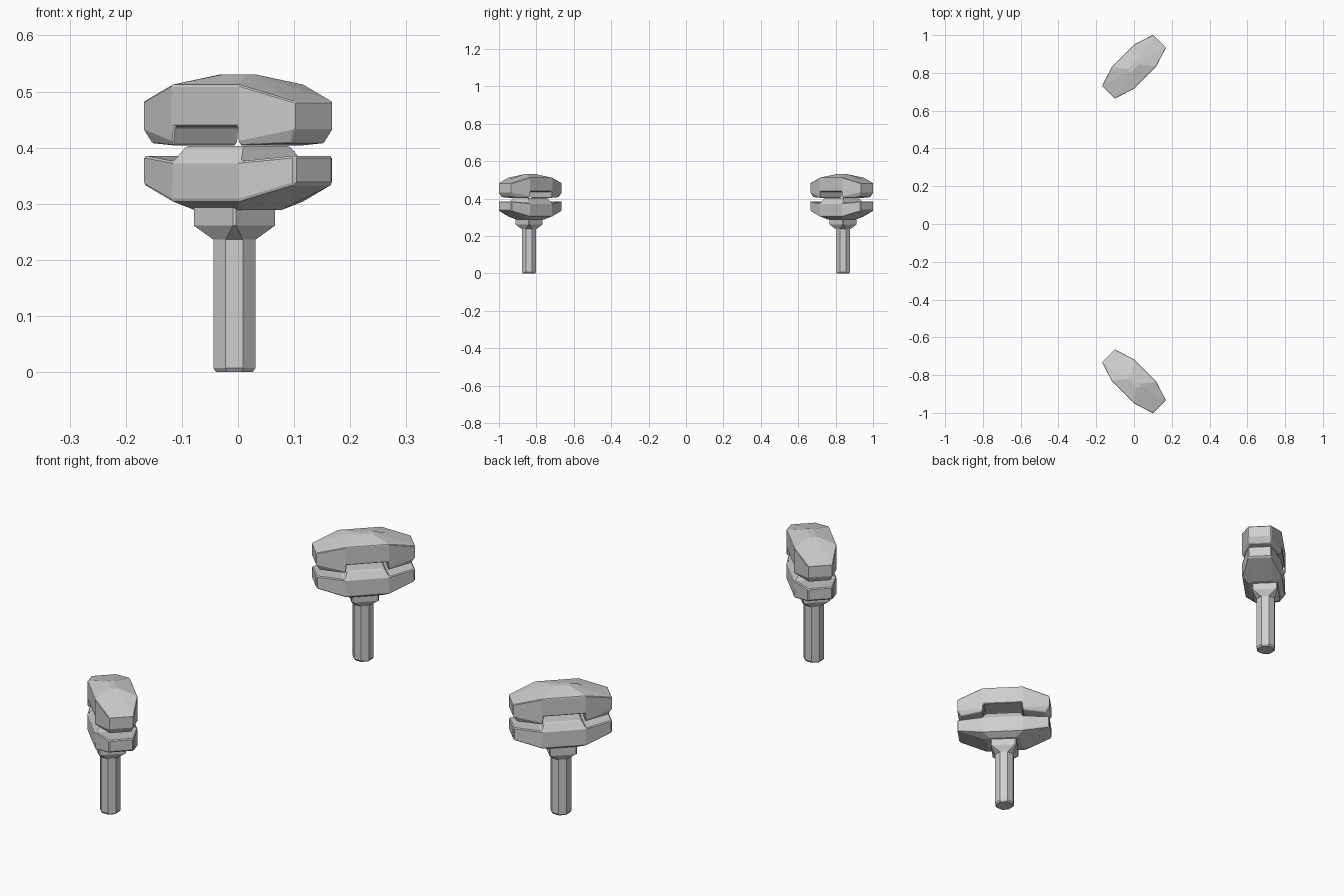
import bpy, bmesh, math
from mathutils import Matrix

cube = bpy.data.objects.get("Cube")
if cube:
    bpy.data.objects.remove(cube)

GREY = (0.62, 0.62, 0.62, 1)
grey = bpy.data.materials.new("plain_grey")
grey.use_nodes = True
grey.diffuse_color = GREY
grey.node_tree.nodes["Principled BSDF"].inputs["Base Color"].default_value = GREY

# Each post stands on the y axis, turned an eighth of a circle
PLACE = Matrix.Translation((0, 0.833, 0)) @ Matrix.Rotation(math.pi / 4, 4, 'Z')


def ring(bm, end, end_half, mid, mid_half, end_z, mid_z, shift=0):
    """Eight-sided ring: two blunt ends and two broad sides."""
    e, w, m, d = end, end_half, mid, mid_half
    pts = [(e, -w, end_z), (e, w, end_z), (m, d, mid_z), (-m, d, mid_z),
           (-e, w, end_z), (-e, -w, end_z), (-m, -d, mid_z), (m, -d, mid_z)]
    return [bm.verts.new((x, y + shift, z)) for x, y, z in pts]


def loft(rings, shift=0):
    """Join rings from bottom to top; returns the mesh and its top middle face."""
    bm = bmesh.new()
    loops = [ring(bm, *r, shift=shift) for r in rings]
    for a, b in zip(loops, loops[1:]):
        for i in range(8):
            j = (i + 1) % 8
            bm.faces.new((a[i], a[j], b[j], b[i]))
    strips = ((0, 1, 2, 7), (7, 2, 3, 6), (6, 3, 4, 5))
    for s in strips:
        bm.faces.new([loops[0][i] for i in reversed(s)])
    top = [bm.faces.new([loops[-1][i] for i in s]) for s in strips]
    return bm, top[1]


def make(name, bm):
    bmesh.ops.recalc_face_normals(bm, faces=bm.faces)
    mesh = bpy.data.meshes.new(name)
    bm.to_mesh(mesh)
    bm.free()
    mesh.materials.append(grey)
    ob = bpy.data.objects.new(name, mesh)
    bpy.context.collection.objects.link(ob)
    return ob


def finish(ob, bevel):
    """Place the part, soften its edges and mirror it to the second post."""
    ob.data.transform(PLACE)
    if bevel:
        mod = ob.modifiers.new("edge_bevel", 'BEVEL')
        mod.width = bevel
        mod.segments = 1
        mod.limit_method = 'ANGLE'
        mod.angle_limit = math.radians(40)
    mir = ob.modifiers.new("second_post", 'MIRROR')
    mir.use_axis = (False, True, False)
    mir.use_clip = False


# Stem with a flared square collar
bm, _ = loft([
    (0.033, 0.013, 0.013, 0.033, 0, 0),
    (0.0375, 0.0155, 0.0155, 0.0375, 0.007, 0.007),
    (0.0375, 0.0155, 0.0155, 0.0375, 0.236, 0.236),
    (0.053, 0.049, 0.049, 0.053, 0.261, 0.261),
    (0.053, 0.049, 0.049, 0.053, 0.31, 0.31),
], shift=0.009)
finish(make("stem", bm), 0)

# Lower half with a raised key in the middle
bm, key = loft([
    (0.07, 0.04, 0.055, 0.055, 0.289, 0.289),
    (0.191, 0.048, 0.085, 0.082, 0.335, 0.305),
    (0.191, 0.048, 0.085, 0.082, 0.386, 0.376),
])
raised = bmesh.ops.extrude_face_region(bm, geom=[key])["geom"]
bm.faces.remove(key)
for v in raised:
    if isinstance(v, bmesh.types.BMVert):
        v.co.x *= 0.84
        v.co.y *= 0.76
        v.co.z += 0.027
finish(make("lower_half", bm), 0.004)

# Upper half with a low faceted crown
bm, _ = loft([
    (0.175, 0.042, 0.085, 0.078, 0.408, 0.404),
    (0.191, 0.048, 0.085, 0.082, 0.433, 0.412),
    (0.191, 0.048, 0.085, 0.082, 0.482, 0.512),
    (0.04, 0.008, 0.03, 0.012, 0.53, 0.53),
])
upper = make("upper_half", bm)

# Notch cut through the underside
bm = bmesh.new()
bmesh.ops.create_cube(bm, size=1)
for v in bm.verts:
    half = 0.079 if v.co.z > 0 else 0.085
    v.co = (math.copysign(half, v.co.x), v.co.y * 0.4, 0.438 if v.co.z > 0 else 0.38)
cutter = make("notch_cutter", bm)
cutter.hide_render = True
cut = upper.modifiers.new("notch", 'BOOLEAN')
cut.operation = 'DIFFERENCE'
cut.solver = 'EXACT'
cut.object = cutter
bpy.context.view_layer.update()
deps = bpy.context.evaluated_depsgraph_get()
upper.data = bpy.data.meshes.new_from_object(upper.evaluated_get(deps))
upper.modifiers.clear()
bpy.data.objects.remove(cutter)
finish(upper, 0.004)
